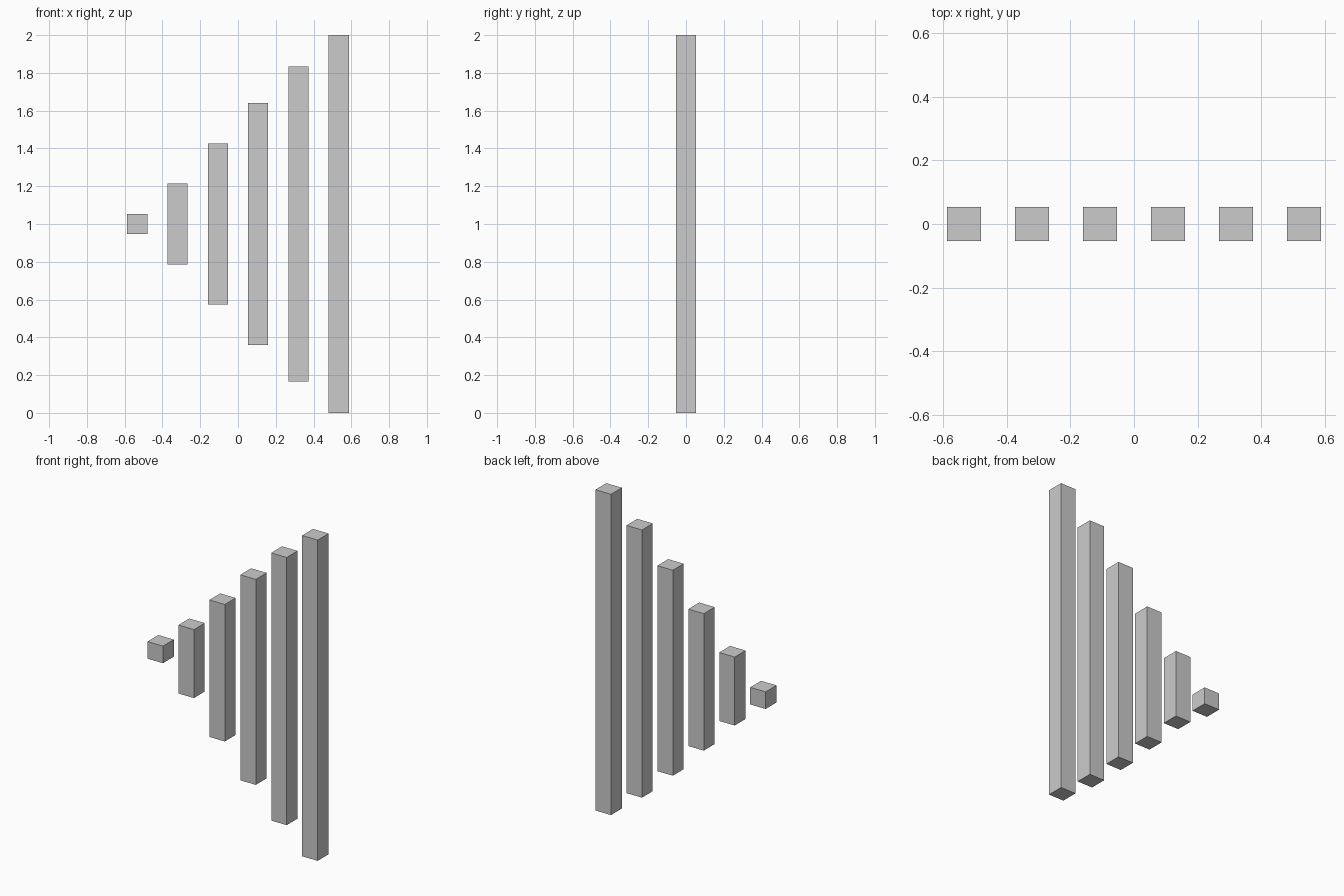
import bpy

if "Cube" in bpy.data.objects:
    bpy.data.objects.remove(bpy.data.objects["Cube"])

WIDTH = 0.1067          # square cross-section of every bar
PITCH = 2 * WIDTH       # centre-to-centre spacing
HEIGHTS = [WIDTH, 0.427, 0.854, 1.281, 1.669, 2.0]

# Row of separate square bars, growing left to right, all centred on z = 1
for i, height in enumerate(HEIGHTS):
    x = (i - (len(HEIGHTS) - 1) / 2) * PITCH
    bpy.ops.mesh.primitive_cube_add(size=1, location=(x, 0, 1))
    bar = bpy.context.object
    bar.name = f"bar_{i + 1}"
    bar.scale = (WIDTH, WIDTH, height)
    bpy.ops.object.transform_apply(location=False, rotation=False, scale=True)
